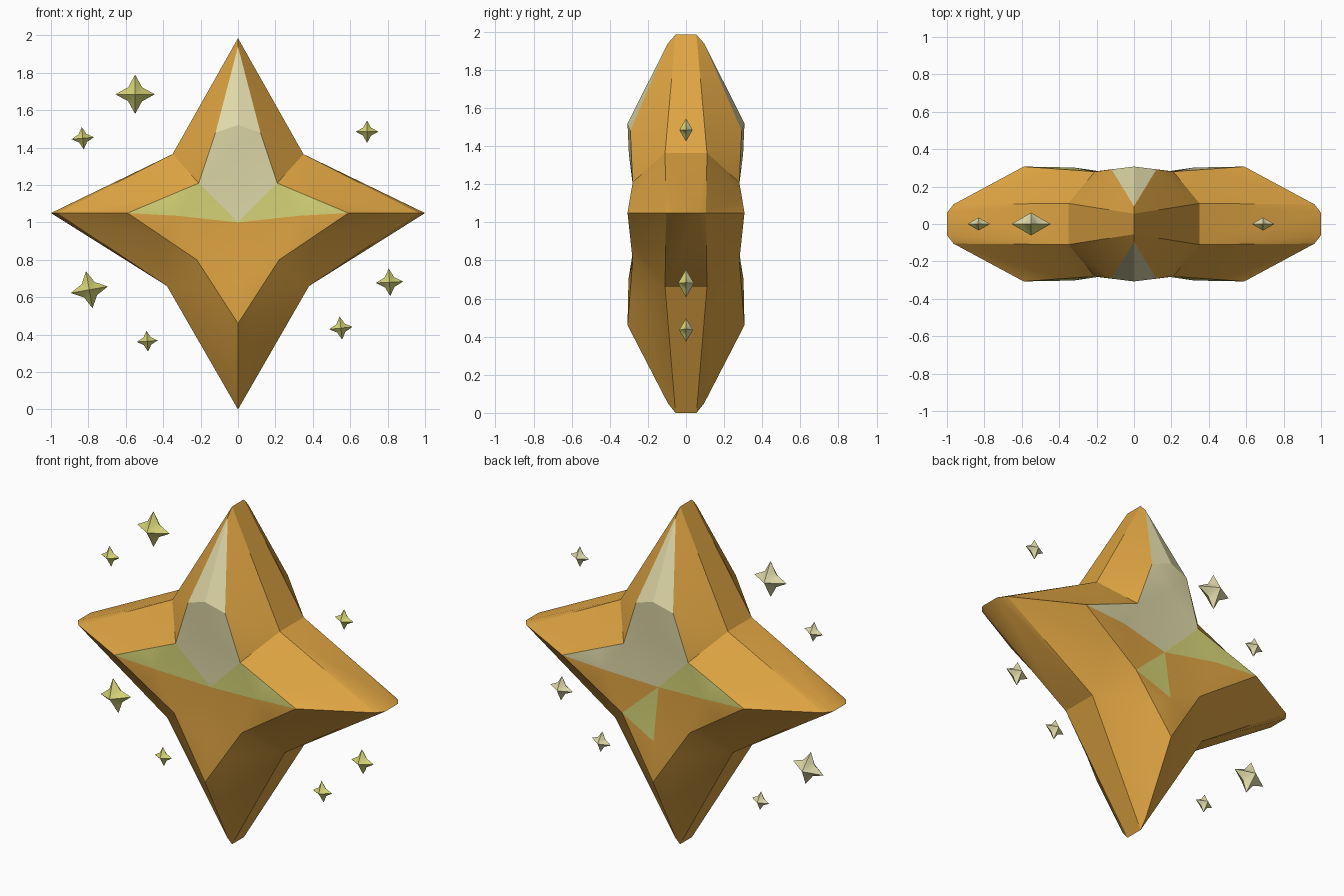
import bpy, bmesh, math
from mathutils import Vector

old = bpy.data.objects.get("Cube")
if old:
    bpy.data.objects.remove(old, do_unlink=True)


def make_material(name, rgb):
    m = bpy.data.materials.new(name)
    m.use_nodes = True
    m.diffuse_color = (*rgb, 1)
    m.node_tree.nodes["Principled BSDF"].inputs["Base Color"].default_value = (*rgb, 1)
    return m


materials = [make_material("warm_orange", (0.73, 0.37, 0.055)),
             make_material("cream", (0.73, 0.69, 0.39)),
             make_material("pale_yellow", (0.66, 0.65, 0.18))]
ORANGE, CREAM, YELLOW = range(3)


def finish(bm, name, angle):
    bmesh.ops.remove_doubles(bm, verts=bm.verts, dist=0.0005)
    bmesh.ops.recalc_face_normals(bm, faces=bm.faces)
    mesh = bpy.data.meshes.new(name)
    bm.to_mesh(mesh)
    bm.free()
    for m in materials:
        mesh.materials.append(m)
    ob = bpy.data.objects.new(name, mesh)
    bpy.context.collection.objects.link(ob)
    bpy.ops.object.select_all(action="DESELECT")
    ob.select_set(True)
    bpy.context.view_layer.objects.active = ob
    bpy.ops.object.shade_smooth_by_angle(angle=math.radians(angle))
    return ob


def add_face(bm, points, material):
    f = bm.faces.new([bm.verts.new(p) for p in points])
    f.material_index = material


MID = 1.05                              # height of the side arms
CENTRE = Vector((0, 0.255, 1.0))        # sunken middle of each face
VALLEY = {1: Vector((0.21, 0.28, 1.21)), -1: Vector((0.22, 0.28, 0.80))}
NOTCH = {1: Vector((0.35, 0.11, 1.365)), -1: Vector((0.38, 0.11, 0.66))}


def ridge(kind):
    """Inner ridge, peak, shoulder and tip of one arm."""
    if kind == "side":
        return (Vector((0.32, 0.302, 1.035)), Vector((0.59, 0.307, MID)),
                Vector((0.965, 0.105, MID)), Vector((1.0, 0.06, MID)))
    if kind == 1:
        return (Vector((0, 0.300, 1.36)), Vector((0, 0.307, 1.52)),
                Vector((0, 0.095, 1.94)), Vector((0, 0.055, 1.985)))
    return (Vector((0, 0.302, 0.70)), Vector((0, 0.307, 0.46)),
            Vector((0, 0.095, 0.05)), Vector((0, 0.055, 0.0)))


def half_arm(bm, kind, sx, sy, sz):
    """One quarter of an arm: the inner facets, the bevel and the rim."""
    def place(*pts):
        return [(p.x * sx, p.y * sy, p.z) for p in pts]

    inner, peak, shoulder, tip = ridge(kind)
    valley, notch = VALLEY[sz], NOTCH[sz]
    knee = Vector((0.12, 0.292, 1.48)) if kind == 1 else (valley + peak) / 2
    near, far, sliver = ORANGE, ORANGE, ORANGE
    back = sy > 0
    if kind == 1:
        near = far = sliver = CREAM
    elif kind == "side" and sz > 0:
        near = far = CREAM if back and sx > 0 else YELLOW
    elif kind == -1 and back and sx > 0:
        near = YELLOW
    add_face(bm, place(CENTRE, inner, valley), near)
    add_face(bm, place(inner, peak, knee), far)
    add_face(bm, place(inner, knee, valley), far)
    add_face(bm, place(peak, shoulder, knee), sliver)
    add_face(bm, place(valley, knee, notch), ORANGE)
    add_face(bm, place(knee, shoulder, notch), ORANGE)
    add_face(bm, place(shoulder, tip, notch), ORANGE)
    if back:
        flip = Vector((1, -1, 1))
        add_face(bm, place(tip, notch, notch * flip, tip * flip), ORANGE)


# Large four-pointed star
bm = bmesh.new()
for sx in (-1, 1):
    for sy in (-1, 1):
        for sz in (-1, 1):
            half_arm(bm, sz, sx, sy, sz)
            half_arm(bm, "side", sx, sy, sz)
finish(bm, "large_star", 24)


# Small floating sparkles: concave four-pointed stars, yellow front, cream back
def sparkle(name, x, z, size, tilt):
    bm = bmesh.new()
    rim = []
    for i in range(16):
        a = i * math.tau / 16 + math.radians(tilt)
        r = size * (1, 0.62, 0.5, 0.62)[i % 4]
        rim.append((x + r * math.cos(a), 0, z + r * math.sin(a)))
    for side, mat in ((-1, YELLOW), (1, CREAM)):
        apex = (x, side * size * 0.58, z)
        for i in range(16):
            add_face(bm, (rim[i], rim[(i + 1) % 16], apex), mat)
    finish(bm, name, 30)


sparkles = [(-0.55, 1.685, 0.105, 0), (-0.83, 1.45, 0.06, 5),
            (0.69, 1.485, 0.06, 0), (-0.795, 0.64, 0.1, 10),
            (0.81, 0.68, 0.073, 3), (0.55, 0.435, 0.062, 6),
            (-0.485, 0.365, 0.056, 4)]
for n, spec in enumerate(sparkles, 1):
    sparkle(f"sparkle_{n}", *spec)
